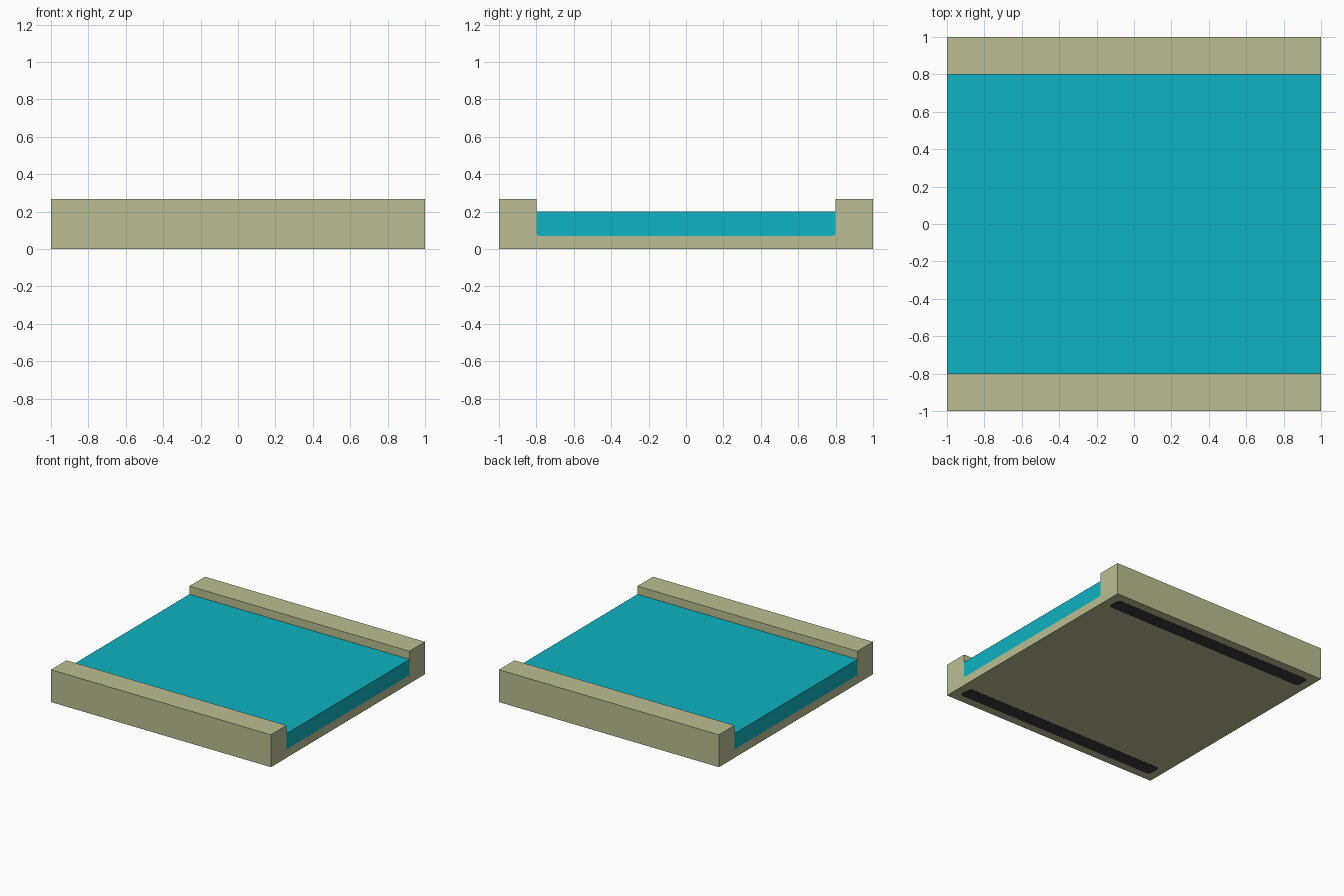
import bpy
import math

cube = bpy.data.objects.get("Cube")
if cube:
    bpy.data.objects.remove(cube, do_unlink=True)


def make_material(name, rgb):
    mat = bpy.data.materials.new(name)
    mat.use_nodes = True
    mat.diffuse_color = (*rgb, 1)
    mat.node_tree.nodes["Principled BSDF"].inputs["Base Color"].default_value = (*rgb, 1)
    return mat


def extrude(name, outline, to_point, low, high, mat):
    """Sweep a 2D outline from low to high; to_point places (a, b, depth) in 3D."""
    n = len(outline)
    verts = [to_point(a, b, d) for d in (low, high) for a, b in outline]
    faces = [tuple(reversed(range(n))), tuple(range(n, 2 * n))]
    faces += [(i, (i + 1) % n, n + (i + 1) % n, n + i) for i in range(n)]
    mesh = bpy.data.meshes.new(name)
    mesh.from_pydata(verts, [], faces)
    mesh.materials.append(mat)
    obj = bpy.data.objects.new(name, mesh)
    bpy.context.collection.objects.link(obj)
    return obj


def along_x(a, b, d):
    return (d, a, b)


def along_z(a, b, d):
    return (a, b, d)


def rounded_rect(cx, cy, hx, hy, r, steps=4):
    points = []
    for k, (sx, sy) in enumerate(((1, 1), (-1, 1), (-1, -1), (1, -1))):
        for s in range(steps + 1):
            t = math.pi / 2 * (k + s / steps)
            points.append((cx + sx * (hx - r) + r * math.cos(t),
                           cy + sy * (hy - r) + r * math.sin(t)))
    return points


stone = make_material("Pale olive stone", (0.497, 0.515, 0.287))
teal = make_material("Teal water", (0.0044, 0.451, 0.539))
dark = make_material("Dark grey", (0.045, 0.045, 0.045))

TOP, WATER, BED = 0.267, 0.2, 0.07
RAIL, CUT = 0.798, 0.01
BASE = 0.001

# Channel base with a raised rail along the front and back
extrude("channel_base",
        [(-1, BASE), (1, BASE), (1, TOP), (RAIL, TOP), (RAIL, BED + CUT),
         (RAIL - CUT, BED), (-RAIL + CUT, BED), (-RAIL, BED + CUT),
         (-RAIL, TOP), (-1, TOP)],
        along_x, -1, 1, stone)

# Water filling the channel, flush with both open ends
extrude("water",
        [(-RAIL + CUT, BED), (RAIL - CUT, BED), (RAIL, BED + CUT),
         (RAIL, WATER), (-RAIL, WATER), (-RAIL, BED + CUT)],
        along_x, -1, 1, teal)

# Thin dark strips underneath each rail
for side, label in ((-1, "front"), (1, "back")):
    extrude(label + "_underside_strip",
            rounded_rect(0, side * 0.87, 0.93, 0.06, 0.025),
            along_z, 0, 0.004, dark)
